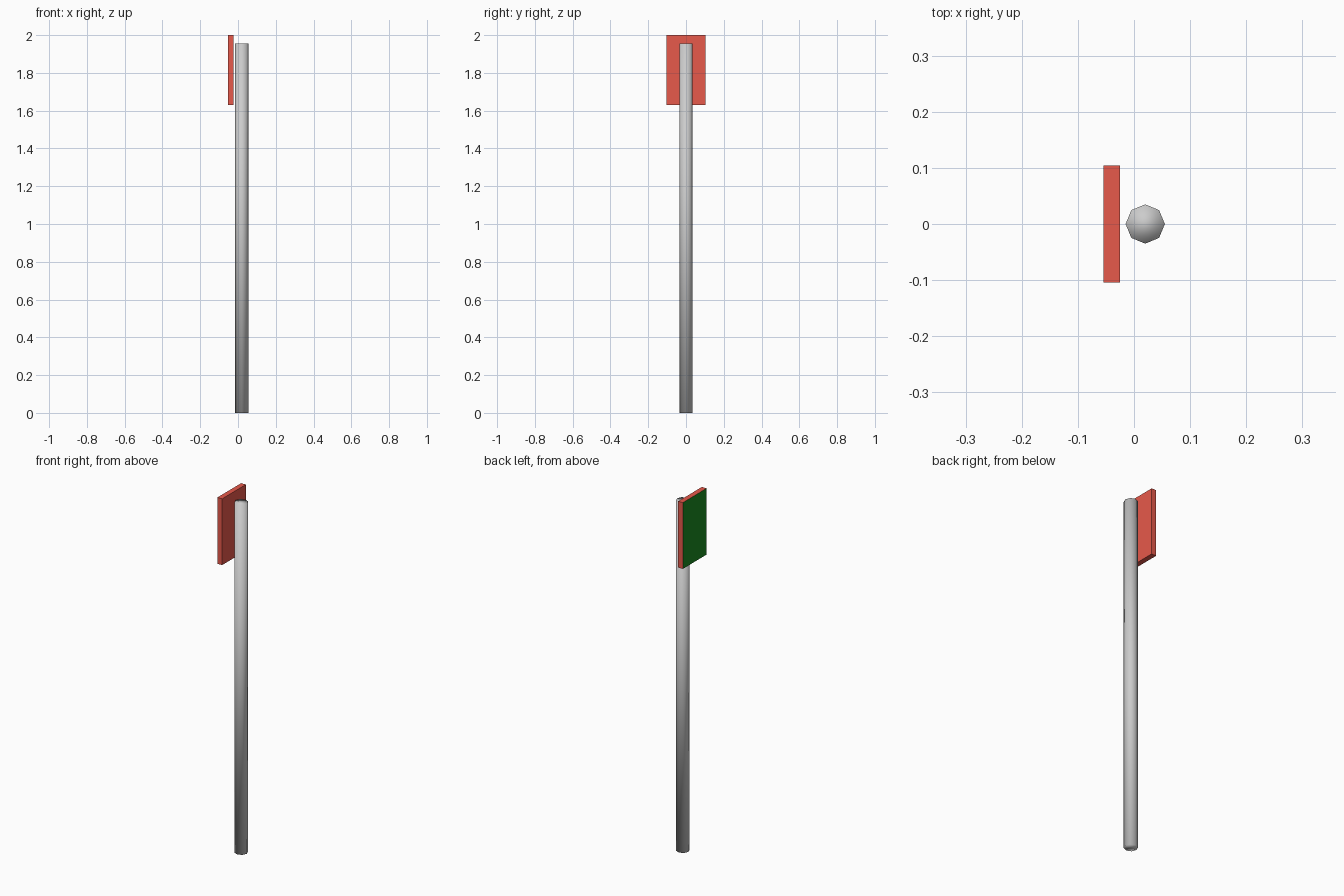
import bpy

if "Cube" in bpy.data.objects:
    bpy.data.objects.remove(bpy.data.objects["Cube"])

def material(name, color):
    m = bpy.data.materials.new(name)
    m.diffuse_color = color
    m.use_nodes = True
    m.node_tree.nodes["Principled BSDF"].inputs["Base Color"].default_value = m.diffuse_color
    return m

# Octagonal pole, softly shaded over its ends
POLE_H = 1.955
bpy.ops.mesh.primitive_cylinder_add(vertices=8, radius=0.035, depth=POLE_H,
                                    location=(0.02, 0, POLE_H / 2),
                                    rotation=(0, 0, 0))
pole = bpy.context.object
pole.name = "pole"
bpy.ops.object.shade_smooth()

# Sign plate: red box mounted just clear of the pole
x0, x1, z0, z1 = -0.054, -0.025, 1.63, 2.0
bpy.ops.mesh.primitive_cube_add(size=1, location=((x0 + x1) / 2, 0, (z0 + z1) / 2))
plate = bpy.context.object
plate.name = "sign_plate"
plate.scale = (x1 - x0, 0.209, z1 - z0)
bpy.ops.object.transform_apply(location=False, rotation=False, scale=True)
plate.data.materials.append(material("red", (0.8, 0.1, 0.07, 1)))
plate.data.materials.append(material("green", (0.01, 0.25, 0.015, 1)))

# Green front of the sign, facing away from the pole
for face in plate.data.polygons:
    if face.normal.x < -0.9:
        face.material_index = 1
